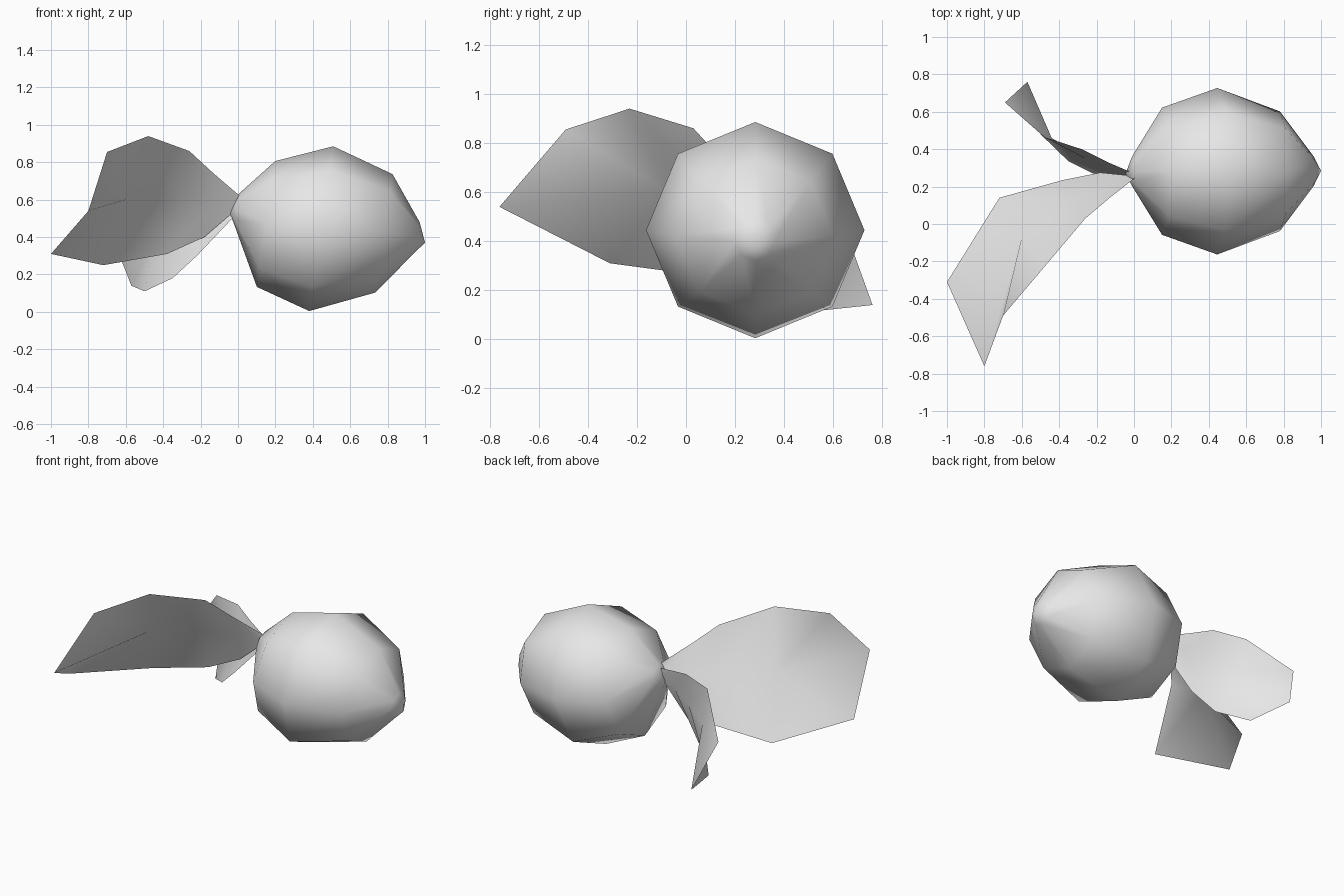
import bpy, bmesh, math
from mathutils import Vector

cube = bpy.data.objects.get("Cube")
if cube:
    bpy.data.objects.remove(cube, do_unlink=True)

# One plain colour for everything
grey = bpy.data.materials.new("plain_grey")
grey.use_nodes = True
grey.diffuse_color = (0.8, 0.8, 0.8, 1)
grey.node_tree.nodes["Principled BSDF"].inputs["Base Color"].default_value = grey.diffuse_color


def finish(bm, name):
    for face in bm.faces:
        face.smooth = True
    mesh = bpy.data.meshes.new(name)
    bm.to_mesh(mesh)
    bm.free()
    mesh.materials.append(grey)
    obj = bpy.data.objects.new(name, mesh)
    bpy.context.collection.objects.link(obj)
    return obj


def make_fruit(name, rings, stem_end, far_end, side, tilt, sides=8):
    """Octagonal body of tilted rings (x, z, radius), closed by a point at each end."""
    bm = bmesh.new()
    up = Vector((math.sin(tilt), 0, math.cos(tilt)))
    across = Vector((0, 1, 0))
    loops = []
    for x, z, radius in rings:
        centre = Vector((x, side, z))
        angles = [math.tau * i / sides for i in range(sides)]
        loops.append([bm.verts.new(centre + radius * (up * math.cos(a) + across * math.sin(a)))
                      for a in angles])
    start, end = bm.verts.new(stem_end), bm.verts.new(far_end)
    for i in range(sides):
        j = (i + 1) % sides
        bm.faces.new((start, loops[0][i], loops[0][j]))
        bm.faces.new((end, loops[-1][j], loops[-1][i]))
        for a, b in zip(loops, loops[1:]):
            bm.faces.new((a[i], b[i], b[j], a[j]))
    bmesh.ops.recalc_face_normals(bm, faces=bm.faces)
    return finish(bm, name)


def make_leaf(name, upper, rib, lower):
    """Thin blade: two strips of triangles that share the midrib."""
    bm = bmesh.new()
    verts = {p: bm.verts.new(p) for p in dict.fromkeys(upper + rib + lower)}
    for edge in (upper, lower):
        for i in range(len(rib) - 1):
            for tri in ((rib[i], rib[i + 1], edge[i + 1]), (rib[i], edge[i + 1], edge[i])):
                if len(set(tri)) == 3:
                    bm.faces.new([verts[p] for p in tri])
    bmesh.ops.recalc_face_normals(bm, faces=bm.faces)
    return finish(bm, name)


# Round body lying along x
make_fruit("fruit_body",
           rings=[(-0.01, 0.55, 0.08), (0.15, 0.47, 0.34), (0.445, 0.445, 0.445),
                  (0.78, 0.42, 0.32), (0.96, 0.4, 0.08)],
           stem_end=(-0.045, 0.27, 0.53), far_end=(1.0, 0.285, 0.37),
           side=0.282, tilt=math.radians(8.3))

# Large leaf sweeping forward
make_leaf("front_leaf",
          upper=[(0.01, 0.25, 0.62), (-0.13, 0.14, 0.74), (-0.26, 0.03, 0.86),
                 (-0.48, -0.23, 0.94), (-0.7, -0.49, 0.855)],
          rib=[(0.0, 0.25, 0.58), (-0.14, 0.21, 0.58), (-0.3, 0.14, 0.59),
               (-0.6, -0.07, 0.6), (-0.8, -0.76, 0.54)],
          lower=[(-0.03, 0.26, 0.53), (-0.18, 0.275, 0.4), (-0.38, 0.235, 0.31),
                 (-0.72, 0.14, 0.25), (-1.0, -0.31, 0.31)])

# Smaller leaf curling backward
make_leaf("back_leaf",
          upper=[(0.0, 0.27, 0.6), (-0.14, 0.33, 0.64), (-0.28, 0.4, 0.684),
                 (-0.48, 0.465, 0.667), (-0.69, 0.65, 0.445)],
          rib=[(0.0, 0.27, 0.55), (-0.12, 0.3, 0.52), (-0.26, 0.35, 0.47),
               (-0.44, 0.46, 0.42), (-0.57, 0.76, 0.14)],
          lower=[(-0.03, 0.25, 0.5), (-0.22, 0.27, 0.3), (-0.35, 0.335, 0.18),
                 (-0.5, 0.48, 0.11), (-0.57, 0.76, 0.14)])
